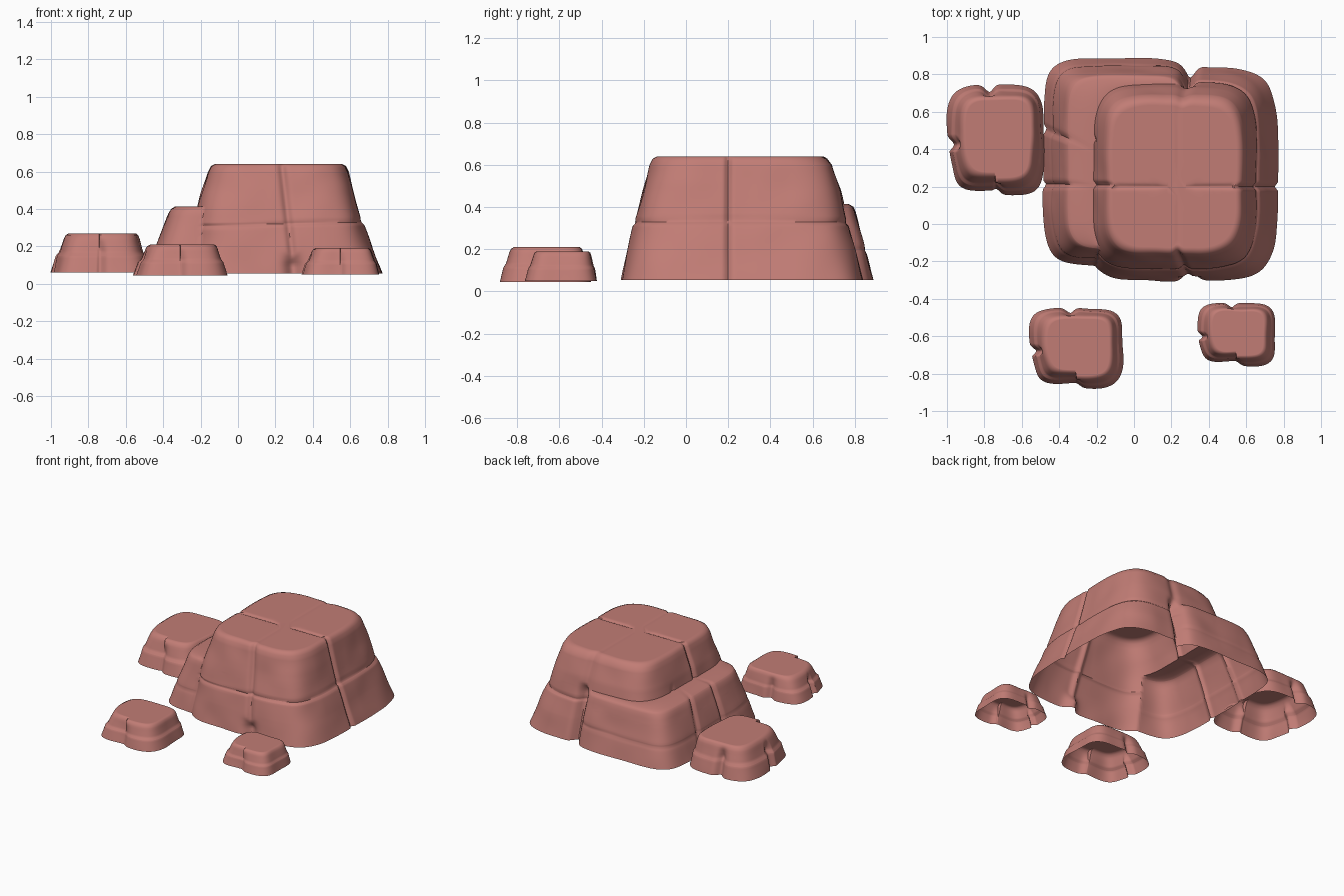
import bpy, bmesh, math
from mathutils import Vector, noise

cube = bpy.data.objects.get("Cube")
if cube:
    bpy.data.objects.remove(cube)

clay = bpy.data.materials.new("red_clay_rock")
clay.use_nodes = True
colour = (0.535, 0.203, 0.178, 1)
clay.diffuse_color = colour
shader = clay.node_tree.nodes["Principled BSDF"]
shader.inputs["Base Color"].default_value = colour
shader.inputs["Roughness"].default_value = 0.9

SEGMENTS = 300


def rect_at(profile, z):
    """Interpolate the x0, x1, y0, y1 extents of a block at height z."""
    if z <= profile[0][0]:
        return profile[0][1:]
    for a, b in zip(profile, profile[1:]):
        if z <= b[0]:
            t = (z - a[0]) / (b[0] - a[0])
            return [p + (q - p) * t for p, q in zip(a[1:], b[1:])]
    return None


def reach(block, centre, d, z):
    """Distance along d from the centre to the rounded outline of a block."""
    rect = rect_at(block["profile"], z)
    if rect is None:
        return 0
    # The horizontal seam rises slightly towards +x
    groove = sum(g * math.exp(-((z - s - 0.015 * d[0]) / 0.009) ** 2)
                 for s, g in block["seams"])
    x0, x1, y0, y1 = rect
    mx, my = (x0 + x1) / 2, (y0 + y1) / 2
    hx, hy = (x1 - x0) / 2 - groove, (y1 - y0) / 2 - groove
    n = block["power"]
    inside = lambda r: (abs((centre[0] + d[0] * r - mx) / hx) ** n
                        + abs((centre[1] + d[1] * r - my) / hy) ** n) <= 1
    # Scan inwards for the outermost crossing, then refine it
    r = 1.3
    while r > 0 and not inside(r):
        r -= 0.02
    lo, hi = max(r, 0), r + 0.02
    for _ in range(9):
        mid = (lo + hi) / 2
        lo, hi = (mid, hi) if inside(mid) else (lo, mid)
    return lo


def crack_cut(cracks, centre, p, z):
    """Depth of the vertical clefts, fading out towards their top."""
    cut = 0
    for axis, side, at, lean, width, depth, top in cracks:
        if side * (p[1 - axis] - centre[1 - axis]) > 0 and z < top:
            fade = min(1, (top - z) / 0.07)
            cut = max(cut, fade * depth * math.exp(-((p[axis] - at - lean * z) / width) ** 2))
    return cut


def make_rock(name, centre, blocks, cracks, levels, rough, top_lines=()):
    """Loft an open-bottomed shell around the union of the blocks."""
    bm = bmesh.new()
    rings = []
    for z in sorted(levels):
        ring = []
        for i in range(SEGMENTS):
            a = math.tau * i / SEGMENTS
            d = (math.cos(a), math.sin(a))
            r = max(reach(b, centre, d, z) for b in blocks)
            p = (centre[0] + d[0] * r, centre[1] + d[1] * r)
            r -= crack_cut(cracks, centre, p, z)
            r += rough * noise.noise(Vector((p[0], p[1], z)) * 6)
            ring.append(bm.verts.new((centre[0] + d[0] * r, centre[1] + d[1] * r, z)))
        rings.append(ring)
    # Flat cap with shallow grooves
    rim, c = rings[-1], Vector((*centre, max(levels)))
    for s in (0.97, 0.9, 0.75, 0.6, 0.45, 0.3, 0.15):
        ring = []
        for v in rim:
            co = c.lerp(v.co, s)
            for axis, at, width, depth in top_lines:
                co.z -= depth * math.exp(-((co[axis] - at) / width) ** 2)
            ring.append(bm.verts.new(co))
        rings.append(ring)
    for low, high in zip(rings, rings[1:]):
        for i in range(SEGMENTS):
            j = (i + 1) % SEGMENTS
            bm.faces.new((low[i], low[j], high[j], high[i]))
    bm.faces.new(rings[-1])
    mesh = bpy.data.meshes.new(name)
    bm.to_mesh(mesh)
    bm.free()
    mesh.materials.append(clay)
    obj = bpy.data.objects.new(name, mesh)
    bpy.context.collection.objects.link(obj)
    bpy.ops.object.select_all(action="DESELECT")
    obj.select_set(True)
    bpy.context.view_layer.objects.active = obj
    bpy.ops.object.shade_smooth_by_angle(angle=math.radians(45))


def spread(low, high, count):
    return [low + (high - low) * i / count for i in range(count + 1)]


# Large boulder: tall block joined with a lower ledge at the back and side
tall = {"power": 4.8, "seams": [(0.32, 0.008)], "profile": [
    (0.055, -0.27, 0.77, -0.305, 0.84),
    (0.20, -0.25, 0.715, -0.275, 0.805),
    (0.31, -0.24, 0.675, -0.25, 0.775),
    (0.335, -0.235, 0.66, -0.24, 0.765),
    (0.48, -0.20, 0.62, -0.20, 0.73),
    (0.60, -0.16, 0.59, -0.17, 0.69),
    (0.63, -0.145, 0.575, -0.155, 0.665),
    (0.64, -0.125, 0.555, -0.135, 0.645)]}
ledge = {"power": 6, "seams": [(0.2, 0.004)], "profile": [
    (0.055, -0.485, 0.32, -0.22, 0.885),
    (0.22, -0.43, 0.31, -0.18, 0.845),
    (0.38, -0.37, 0.29, -0.14, 0.80),
    (0.402, -0.355, 0.28, -0.13, 0.79),
    (0.413, -0.335, 0.27, -0.115, 0.77)]}
# Each cleft: axis, side, position, lean, width, depth, top height
clefts = [
    (0, -1, 0.31, -0.12, 0.02, 0.02, 1),
    (0, -1, 0.31, -0.12, 0.045, 0.05, 0.17),
    (0, 1, 0.31, -0.05, 0.03, 0.06, 0.45),
    (0, 1, 0.31, -0.08, 0.03, 0.015, 1),
    (1, 1, 0.2, 0, 0.014, 0.018, 1),
    (1, -1, 0.21, 0, 0.014, 0.018, 1),
    (1, -1, 0.52, -0.15, 0.014, 0.018, 0.46)]
heights = spread(0.055, 0.60, 36) + [0.305, 0.312, 0.32, 0.328, 0.402, 0.413, 0.4135,
                                    0.2, 0.615, 0.63, 0.64]
make_rock("large_boulder", (0.23, 0.2), [tall, ledge], clefts, heights, 0.008,
          [(1, 0.2, 0.012, 0.008), (0, 0.235, 0.012, 0.002)])


# Small stones: one stepped shape scaled to each footprint
def make_stone(name, x0, x1, y0, y1, z0, z1):
    w, l, h = x1 - x0, y1 - y0, z1 - z0
    steps = [(0, 0), (0.42, 0.3), (0.52, 0.5), (0.85, 0.8), (0.95, 0.93), (1, 1.15)]
    profile = [(z0 + h * t, x0 + 0.16 * w * s, x1 - 0.12 * w * s,
                y0 + 0.14 * l * s, y1 - 0.10 * l * s) for t, s in steps]
    block = {"power": 4.5, "seams": [], "profile": profile}
    cx, cy = (x0 + x1) / 2, (y0 + y1) / 2
    fade_top = z0 + 0.9 * h
    notches = [
        (0, 1, x0 + 0.43 * w, 0, 0.06 * w, 0.07 * l, fade_top),
        (0, -1, x0 + 0.5 * w, 0, 0.06 * w, 0.06 * l, fade_top),
        (1, -1, y0 + 0.46 * l, 0, 0.06 * l, 0.07 * w, fade_top),
        (1, -1, y0 + 0.1 * l, 0, 0.3 * l, 0.06 * w, 1)]
    zs = spread(z0, z0 + 0.85 * h, 12) + [p[0] for p in profile[1:3] + profile[4:]]
    make_rock(name, (cx, cy), [block], notches, zs, 0.01)


make_stone("back_right_stone", -1.0, -0.48, 0.15, 0.74, 0.06, 0.27)
make_stone("front_right_stone", -0.56, -0.06, -0.88, -0.45, 0.045, 0.21)
make_stone("front_left_stone", 0.34, 0.755, -0.76, -0.42, 0.05, 0.19)
